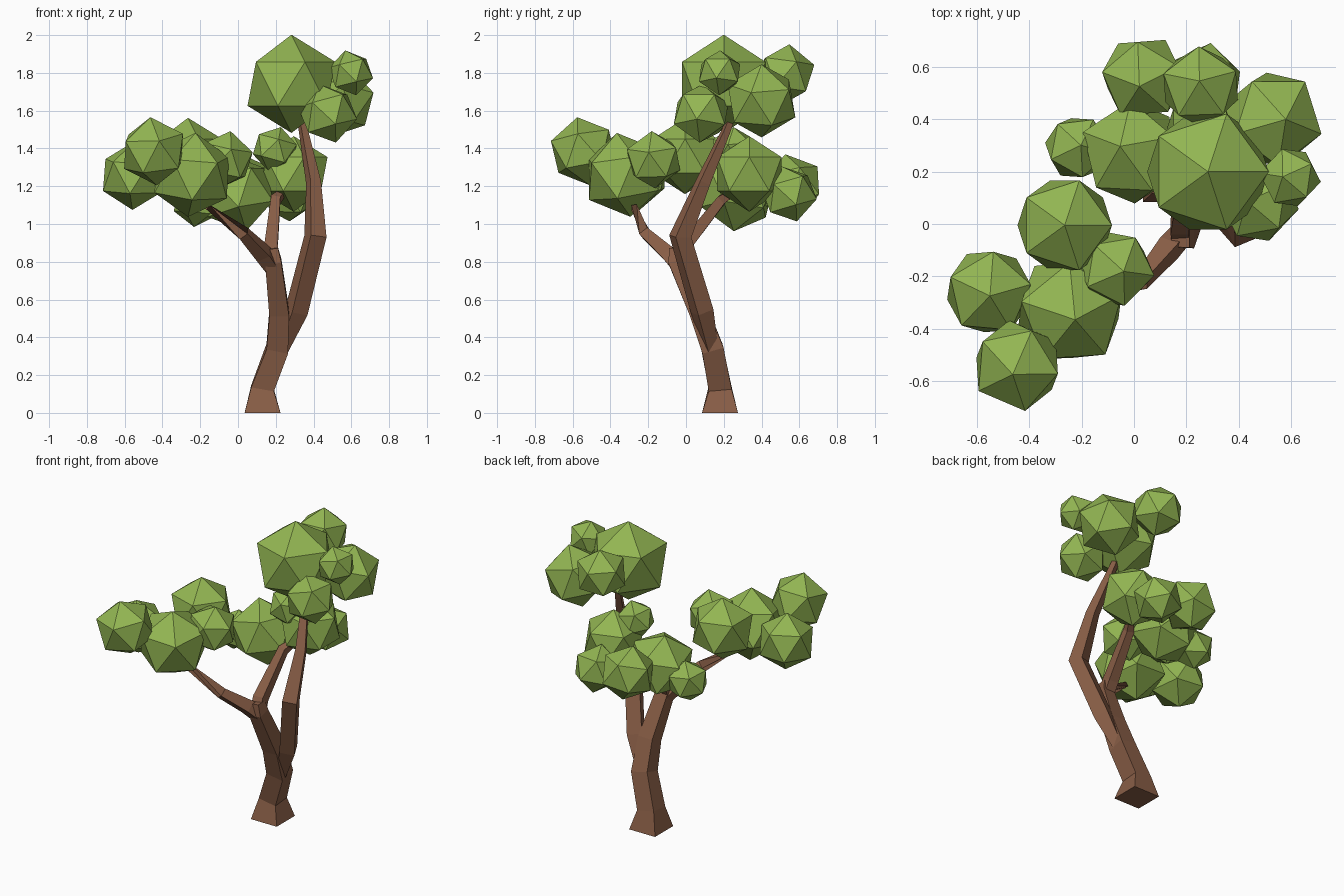
import bpy, bmesh, math, random
from mathutils import Vector, Matrix, Euler

if "Cube" in bpy.data.objects:
    bpy.data.objects.remove(bpy.data.objects["Cube"])

random.seed(4)


def material(name, rgb):
    m = bpy.data.materials.new(name)
    m.diffuse_color = (*rgb, 1)
    m.use_nodes = True
    m.node_tree.nodes["Principled BSDF"].inputs["Base Color"].default_value = m.diffuse_color
    return m


bark = material("bark_brown", (0.25, 0.112, 0.062))
leaf = material("leaf_green", (0.29, 0.465, 0.085))


def finish(bm, name, mat):
    bmesh.ops.recalc_face_normals(bm, faces=bm.faces)
    mesh = bpy.data.meshes.new(name)
    bm.to_mesh(mesh)
    bm.free()
    mesh.materials.append(mat)
    bpy.context.collection.objects.link(bpy.data.objects.new(name, mesh))


def limb(name, path, twist=0.0):
    """Four-sided tapering tube; path points are x, y, z, half width."""
    bm = bmesh.new()
    pts = [Vector(p[:3]) for p in path]
    rings = []
    for i, p in enumerate(pts):
        d = Vector((0, 0, 0))
        if i:
            d += (p - pts[i - 1]).normalized()
        if i < len(pts) - 1:
            d += (pts[i + 1] - p).normalized()
        d.normalize()
        ref = Vector((0, 1, 0)) if abs(d.x) > 0.7 else Vector((1, 0, 0))
        u = (ref - d * ref.dot(d)).normalized()
        v = d.cross(u)
        r = path[i][3] * math.sqrt(2)
        angles = [math.pi / 4 + k * math.pi / 2 + twist for k in range(4)]
        rings.append([bm.verts.new(p + r * (u * math.cos(a) + v * math.sin(a))) for a in angles])
    for a, b in zip(rings, rings[1:]):
        for k in range(4):
            n = (k + 1) % 4
            bm.faces.new((a[k], a[n], b[n], b[k]))
    bm.faces.new(rings[0][::-1])
    bm.faces.new(rings[-1])
    finish(bm, name, bark)


def foliage(name, balls):
    """Cluster of 20-sided leaf balls: x, y, z, radius; the first stays upright."""
    bm = bmesh.new()
    for i, (x, y, z, r) in enumerate(balls):
        rot = Euler((0, 0, 0))
        if i:
            rot = Euler((random.uniform(-.25, .25), random.uniform(-.25, .25), random.uniform(0, 1.25)))
        m = Matrix.Translation((x, y, z)) @ rot.to_matrix().to_4x4()
        bmesh.ops.create_icosphere(bm, subdivisions=1, radius=r, matrix=m)
    finish(bm, name, leaf)


# Trunk and branches
limb("trunk", [(.13, .18, 0, .095), (.13, .18, .13, .061), (.208, .14, .34, .058),
               (.218, .07, .53, .052), (.187, -.05, .8, .043), (.178, -.055, .87, .034)])
limb("tall_branch", [(.205, .145, .28, .025), (.31, .085, .54, .046), (.41, -.03, .935, .045),
                     (.4, .09, 1.22, .03), (.345, .215, 1.5, .018), (.33, .24, 1.57, .016)], 0.4)
limb("left_branch", [(.19, -.03, .76, .034), (.135, -.09, .84, .038), (.03, -.215, .95, .027),
                     (-.16, -.275, 1.09, .015)])
limb("back_branch", [(.18, -.05, .8, .035), (.175, -.01, .88, .035), (.2, .19, 1.13, .025),
                     (.23, .24, 1.16, .018)])

# Leaf clusters
foliage("top_foliage", [(.283, .2, 1.742, .26), (.597, .178, 1.8, .122), (.475, .08, 1.585, .16),
                        (.53, .4, 1.652, .2), (.255, .525, 1.79, .163)])
foliage("back_foliage", [(.295, .335, 1.265, .2), (-.005, .275, 1.165, .21), (.195, .25, 1.395, .122),
                         (.035, .56, 1.2, .173), (-.218, .292, 1.115, .132), (.27, .545, 1.16, .152)])
foliage("left_foliage", [(-.265, -.005, 1.36, .202), (-.555, -.26, 1.255, .181),
                         (-.447, -.542, 1.385, .184), (-.245, -.33, 1.26, .226),
                         (-.07, -.172, 1.34, .155)])
